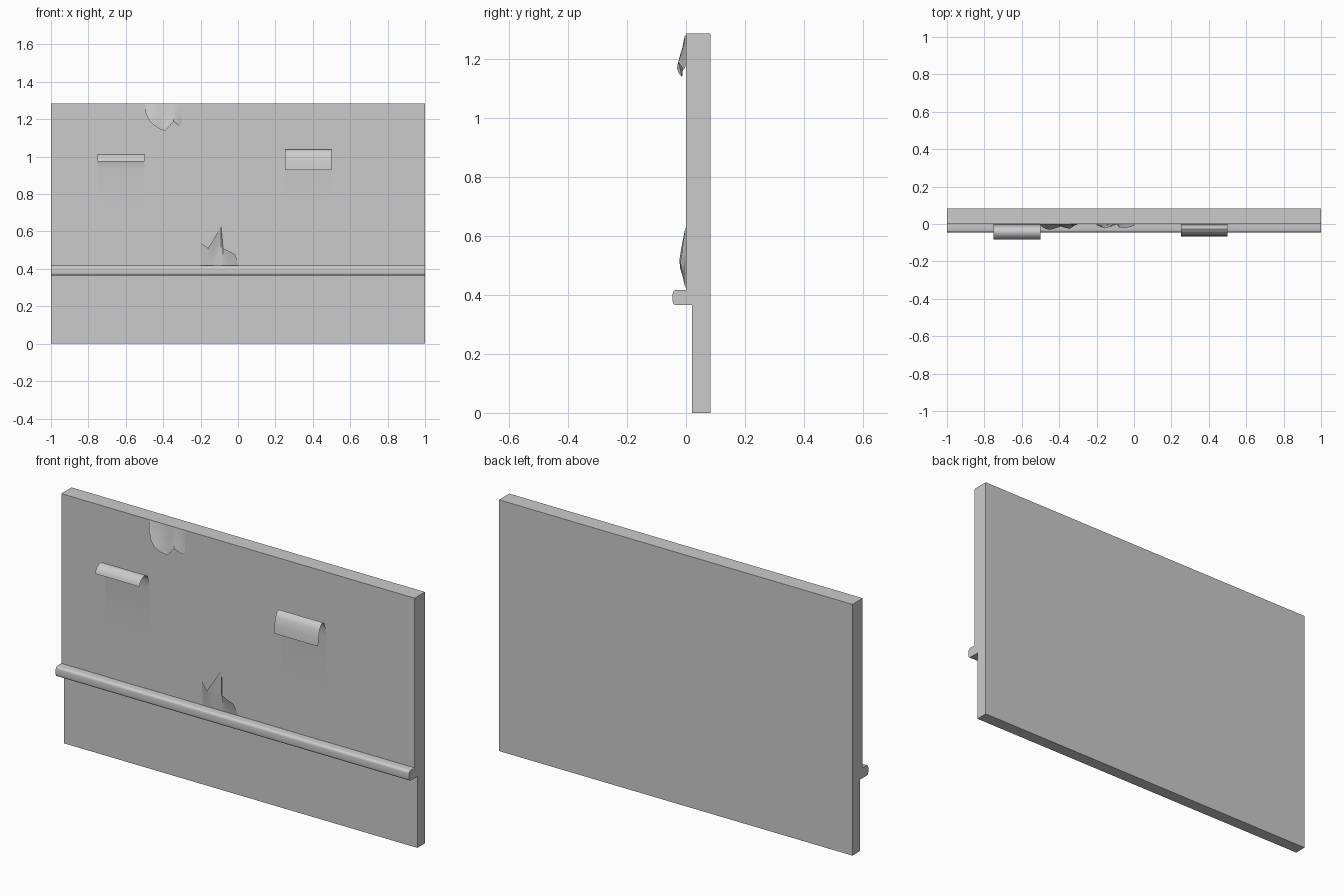
import bpy, bmesh, math

if "Cube" in bpy.data.objects:
    bpy.data.objects.remove(bpy.data.objects["Cube"])


def finish(name, bm, angle=35):
    me = bpy.data.meshes.new(name)
    bm.to_mesh(me)
    bm.free()
    ob = bpy.data.objects.new(name, me)
    bpy.context.collection.objects.link(ob)
    bpy.ops.object.select_all(action='DESELECT')
    ob.select_set(True)
    bpy.context.view_layer.objects.active = ob
    bpy.ops.object.shade_smooth_by_angle(angle=math.radians(angle))
    return ob


def skin(bm, rows):
    """Bridge equal-length rows of points into an open sheet."""
    rings = [[bm.verts.new(p) for p in r] for r in rows]
    for a, b in zip(rings, rings[1:]):
        for i in range(len(a) - 1):
            bm.faces.new((a[i], b[i], b[i + 1], a[i + 1]))


def strip(name, x0, x1, profile):
    """Thin wallpaper strip: (y, z) profile extruded along x."""
    bm = bmesh.new()
    skin(bm, [[(x, y, z) for y, z in profile] for x in (x0, x1)])
    finish(name, bm, 60)


def torn_flap(name, edge, root_z):
    """Paper flap hinged at root_z, lifting to a ragged (x, y, z) edge."""
    bm = bmesh.new()
    rows = []
    for x, y, z in edge:
        rows.append([(x, y * t ** 1.2 - 0.001, root_z + (z - root_z) * t)
                     for t in (0, 0.33, 0.67, 1)])
    skin(bm, rows)
    finish(name, bm, 40)


# Wall, rounded chair rail and recessed lower wall as one closed section
r, y_out, z_lo, z_hi = 0.013, -0.045, 0.365, 0.417
section = [(0.083, 0), (0.083, 1.285), (0, 1.285), (0, z_hi)]
for cz, start in ((z_hi - r, 90), (z_lo + r, 180)):
    for k in range(5):
        a = math.radians(start + k * 22.5)
        section.append((y_out + r + r * math.cos(a), cz + r * math.sin(a)))
section += [(0.021, z_lo), (0.021, 0)]
bm = bmesh.new()
face = bm.faces.new([bm.verts.new((-1, y, z)) for y, z in section])
ext = bmesh.ops.extrude_face_region(bm, geom=[face], use_keep_orig=True)
bmesh.ops.translate(bm, vec=(2, 0, 0),
                    verts=[v for v in ext['geom'] if isinstance(v, bmesh.types.BMVert)])
bmesh.ops.recalc_face_normals(bm, faces=bm.faces)
finish("wall_with_rail", bm)

# Wallpaper strips whose upper ends curl away from the wall
strip("left_curled_strip", -0.75, -0.5,
      [(-0.001, 0.417), (-0.002, 0.7), (-0.003, 0.94), (-0.008, 0.98),
       (-0.018, 1.003), (-0.034, 1.015), (-0.052, 1.013), (-0.068, 1.003),
       (-0.079, 0.988), (-0.083, 0.974)])
strip("right_curled_strip", 0.25, 0.5,
      [(-0.001, 0.417), (-0.002, 0.7), (-0.003, 0.96), (-0.007, 1.0),
       (-0.015, 1.027), (-0.028, 1.037), (-0.043, 1.03), (-0.055, 1.008),
       (-0.063, 0.97), (-0.067, 0.93)])

# Torn flaps, one hanging from the top and one rising from the rail
torn_flap("upper_torn_flap",
          [(-0.5, -0.004, 1.275), (-0.495, -0.012, 1.235), (-0.475, -0.024, 1.195),
           (-0.45, -0.03, 1.168), (-0.42, -0.022, 1.148), (-0.392, -0.012, 1.138),
           (-0.37, -0.018, 1.158), (-0.345, -0.025, 1.188), (-0.315, -0.006, 1.163),
           (-0.3, 0, 1.175)], 1.284)
torn_flap("lower_torn_flap",
          [(-0.2, -0.005, 0.54), (-0.16, -0.022, 0.512), (-0.13, -0.015, 0.558),
           (-0.09, -0.001, 0.63), (-0.08, -0.018, 0.51), (-0.05, -0.02, 0.495),
           (-0.015, -0.014, 0.478), (0, -0.003, 0.43)], 0.417)
